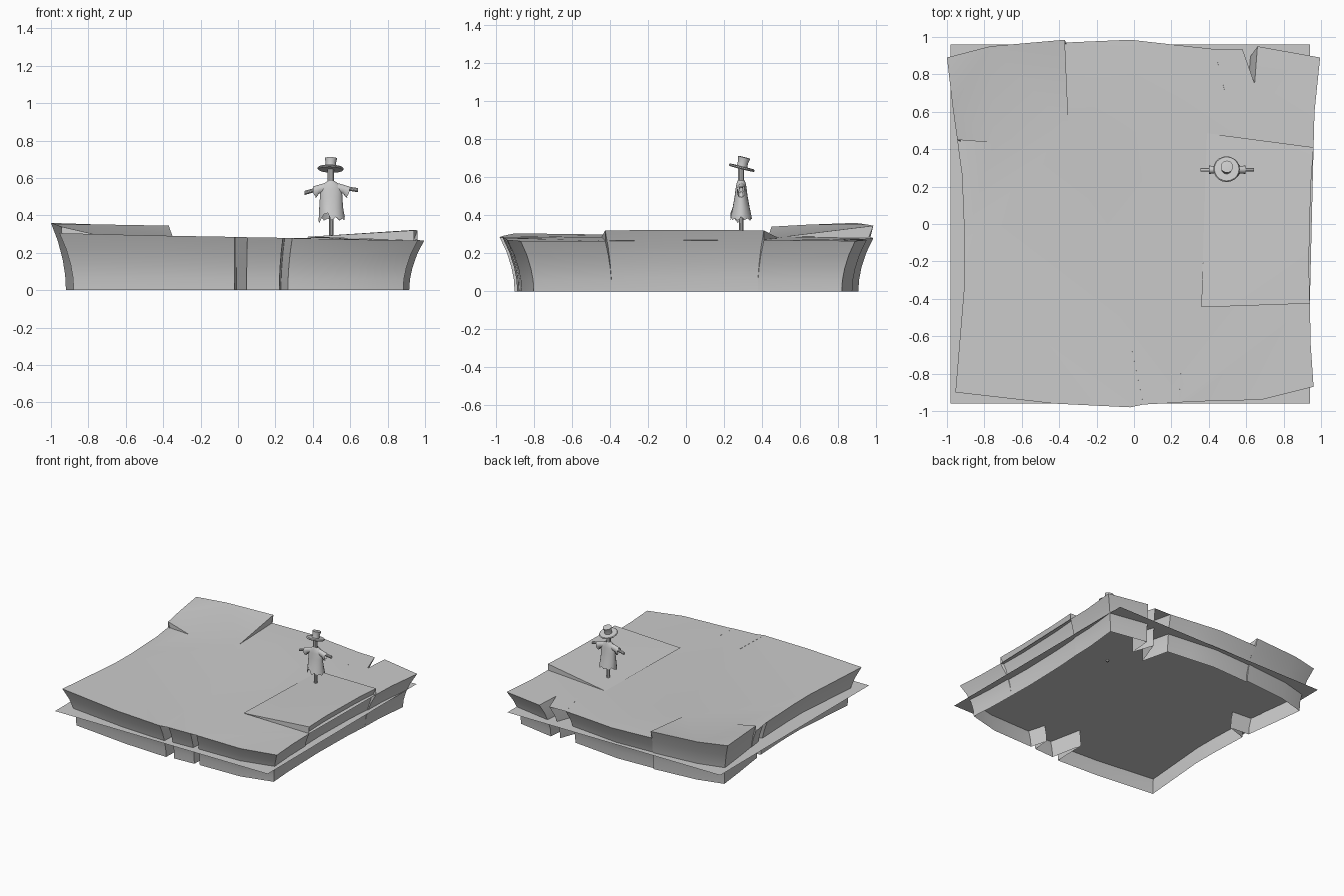
import bpy, bmesh
from math import sin, cos, pi, radians
from mathutils import Matrix, Vector, Euler

if "Cube" in bpy.data.objects:
    bpy.data.objects.remove(bpy.data.objects["Cube"])


def finish(name, bm, smooth=False):
    me = bpy.data.meshes.new(name)
    bm.to_mesh(me)
    bm.free()
    ob = bpy.data.objects.new(name, me)
    bpy.context.collection.objects.link(ob)
    if smooth:
        bpy.ops.object.select_all(action='DESELECT')
        ob.select_set(True)
        bpy.context.view_layer.objects.active = ob
        bpy.ops.object.shade_smooth_by_angle(angle=radians(35))
    return ob


def loft(name, rings, caps=True):
    bm = bmesh.new()
    vs = [[bm.verts.new(p) for p in r] for r in rings]
    n = len(vs[0])
    for a, b in zip(vs, vs[1:]):
        for i in range(n):
            j = (i + 1) % n
            bm.faces.new((a[i], a[j], b[j], b[i]))
    if caps:
        bm.faces.new(vs[0][::-1])
        bm.faces.new(vs[-1])
    bmesh.ops.recalc_face_normals(bm, faces=bm.faces)
    return finish(name, bm, True)


def ring(c, rx, ry, n=16, rot=None):
    rot = rot or Matrix.Identity(3)
    return [Vector(c) + rot @ Vector((rx * cos(2 * pi * i / n), ry * sin(2 * pi * i / n), 0)) for i in range(n)]


# Cracked slab: rim sections between the hairline cracks
tip_a, tip_b = (.36, -.445, .285), (.39, .485, .28)
tip_c, tip_d = (-.35, .52, .288), (-.75, .435, .295)
front = [(-.92, .265, .295), (-.905, -.1, .295), (-.905, -.3, .297), (-.955, -.9, .305),
         (-.43, -.96, .292), (-.02, -.98, .285), (-.01, -.68, .285), (.05, -.965, .283),
         (.24, -.955, .28), (.25, -.80, .28), (.29, -.95, .278), (.68, -.94, .27),
         (.96, -.87, .265), (.945, -.65, .265), (.94, -.425, .265)]
right_raised = [(.94, -.425, .32), (.935, -.2, .322), (.945, .2, .322), (.96, .41, .32)]
back = [(.96, .41, .27), (.965, .6, .268), (.995, .89, .265), (.66, .95, .27),
        (.645, .75, .272), (.58, .935, .272), (.49, .69, .275), (.43, .935, .275),
        (.2, .96, .278), (-.02, .985, .28), (-.37, .97, .285)]
left_raised = [(-.37, .985, .345), (-.77, .95, .352), (-1.0, .89, .36), (-.97, .63, .35), (-.945, .45, .34)]
left = [(-.945, .45, .295), (-.93, .335, .295), (-.75, .32, .293)]

bm = bmesh.new()
sec = [[bm.verts.new(p) for p in s] for s in (front, right_raised, back, left_raised, left)]
F, R, B, L, W = sec
a, b, c, d = [bm.verts.new(p) for p in (tip_a, tip_b, tip_c, tip_d)]
# Top surfaces and crack steps
tops = [bm.faces.new(F + [a, b] + B + [c, d] + W),
        bm.faces.new([a] + R + [b]),
        bm.faces.new([c] + L + [d])]
for tri in ((a, F[-1], R[0]), (b, R[-1], B[0]), (c, B[-1], L[0]), (d, L[-1], W[0])):
    bm.faces.new(tri)
bmesh.ops.triangulate(bm, faces=tops, ngon_method='BEAUTY')
# Flared walls, open below
prev = F + R + B + L + W
outer = [v.co.copy() for v in prev]
for h, s in ((.72, .962), (.45, .937), (.22, .924), (0, .92)):
    cur = [bm.verts.new((p.x * s, p.y * s, p.z * h)) for p in outer]
    for i in range(len(cur)):
        j = (i + 1) % len(cur)
        bm.faces.new((prev[j], prev[i], cur[i], cur[j]))
    prev = cur
slab = finish("cracked_ground", bm)
bpy.context.view_layer.objects.active = slab
slab.select_set(True)
bpy.ops.object.shade_smooth_by_angle(angle=radians(20))

# Flat sheet through the slab
bm = bmesh.new()
bm.faces.new([bm.verts.new(p) for p in ((-.98, -.96, .14), (.94, -.96, .14), (.94, .96, .14), (-.98, .96, .14))])
finish("flat_sheet", bm)

# Scarecrow post
cx, cy = .498, .29
loft("post", [ring((cx + .002, cy, .13), .012, .012, 10), ring((cx, cy, .56), .013, .013, 10)])
loft("neck", [ring((cx - .002, cy, .55), .017, .017, 10), ring((cx - .002, cy, .66), .017, .017, 10)])

# Coat with ragged hem
hem = ring((cx + .003, cy, .38), .07, .058, 20)
for i, p in enumerate(hem):
    p.z += (.012, -.004, .003, -.008)[i % 4]
    if i in (13, 14):
        p.z += .03
    if i in (10, 11, 12):
        p.z -= .012
coat = loft("coat", [hem] + [ring((cx, cy, z), rx, ry, 20) for z, rx, ry in
            ((.44, .064, .045), (.50, .06, .034), (.54, .058, .029), (.565, .045, .025), (.583, .02, .019))], False)

# Sleeves and arm sticks
tilt = Matrix.Rotation(pi / 2, 3, 'Y')
for side, name in ((-1, "left"), (1, "right")):
    drop = .515 if side < 0 else .53
    cuff = ring((cx + side * .098, cy, .528), .026, .022, 12, tilt)
    for i, p in enumerate(cuff):
        if p.z < .525:
            p.x -= side * (.02 if i % 2 else .008)
            p.z -= .008
    loft(name + "_sleeve", [ring((cx + side * .03, cy, .548), .026, .02, 12, tilt),
                            ring((cx + side * .065, cy, .54), .024, .02, 12, tilt), cuff], False)
    loft(name + "_arm_stick", [ring((cx + side * .02, cy, .555), .011, .011, 10, tilt),
                               ring((cx + side * .143, cy, drop + .005), .011, .011, 10, tilt)])

# Tilted hat
rot = Euler((radians(-14), radians(2), 0)).to_matrix()
base = Vector((cx - .003, .293, .65))
prof = [(.018, -.006), (.066, -.006), (.071, 0), (.066, .006), (.028, .007),
        (.027, .03), (.033, .056), (.024, .057)]
loft("hat", [ring(base + rot @ Vector((0, 0, z)), r, r, 20, rot) for r, z in prof])
